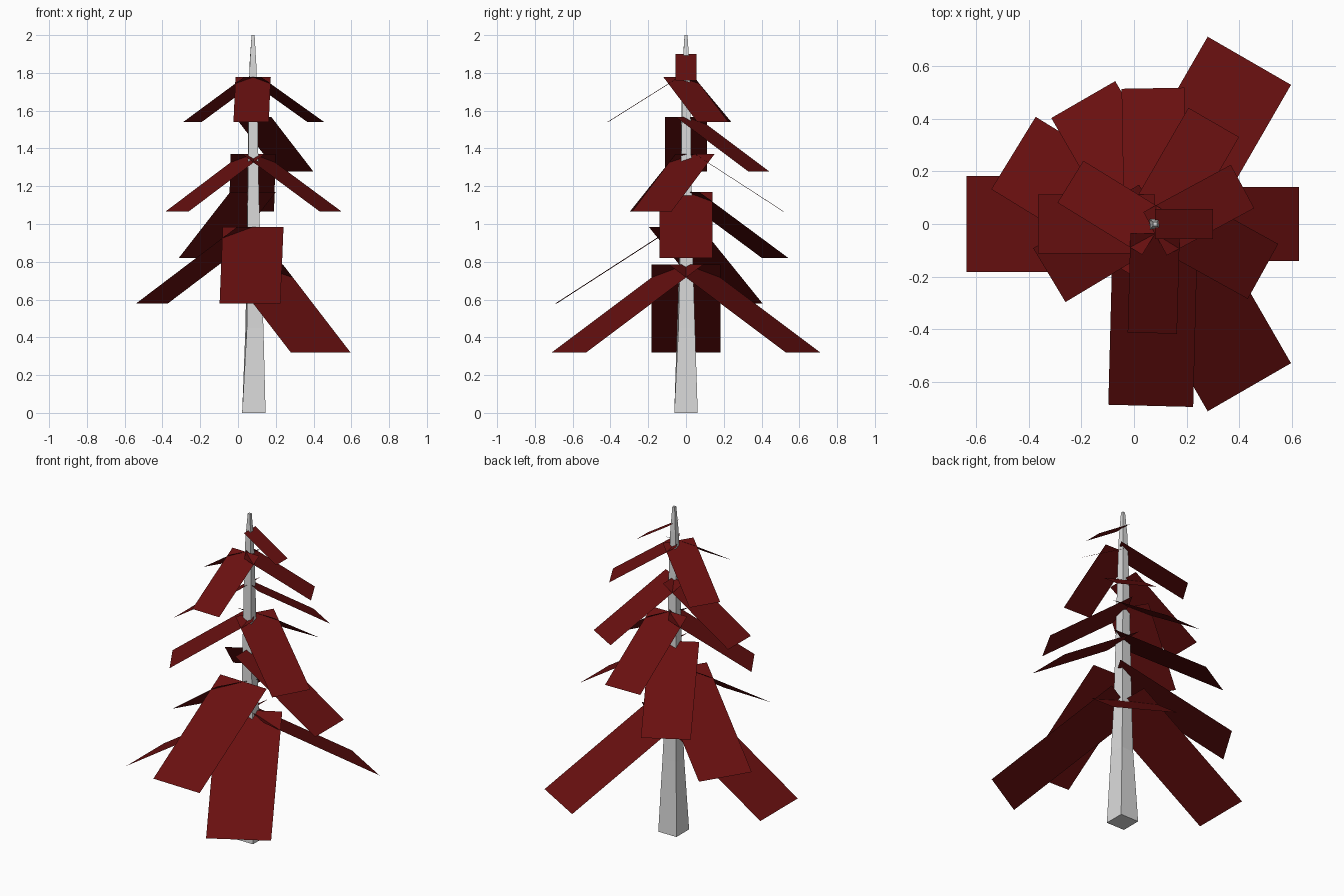
import bpy, bmesh
from math import cos, sin, radians
from mathutils import Vector

cube = bpy.data.objects.get("Cube")
if cube:
    bpy.data.objects.remove(cube, do_unlink=True)


def make_material(name, colour):
    mat = bpy.data.materials.new(name)
    mat.use_nodes = True
    mat.diffuse_color = (*colour, 1)
    mat.node_tree.nodes["Principled BSDF"].inputs["Base Color"].default_value = (*colour, 1)
    return mat


def add_object(name, bm, mat):
    mesh = bpy.data.meshes.new(name)
    bm.to_mesh(mesh)
    bm.free()
    mesh.materials.append(mat)
    obj = bpy.data.objects.new(name, mesh)
    bpy.context.collection.objects.link(obj)
    return obj


red = make_material("dark red foliage", (0.14, 0.005, 0.005))
grey = make_material("pale grey bark", (0.70, 0.70, 0.70))
AXIS = 0.08


# Tapered, slightly twisted square trunk: height, centre x, half width, twist
bm = bmesh.new()
rings = []
for z, x, half, twist in [(0, 0.084, 0.062, 0), (0.45, 0.087, 0.044, 5),
                          (0.75, 0.083, 0.036, 4), (1.2, 0.08, 0.029, 2),
                          (1.6, 0.079, 0.023, 4), (1.85, 0.079, 0.017, 2),
                          (2.0, 0.08, 0.008, 0)]:
    ring = []
    for k in range(4):
        a = radians(45 + 90 * k + twist)
        r = half * 2 ** 0.5
        ring.append(bm.verts.new((x + r * cos(a), r * sin(a), z)))
    rings.append(ring)
for low, high in zip(rings, rings[1:]):
    for k in range(4):
        n = (k + 1) % 4
        bm.faces.new((low[k], low[n], high[n], high[k]))
bm.faces.new(rings[0][::-1])
bm.faces.new(rings[-1])
add_object("trunk", bm, grey)


# Flat drooping boughs: one rectangle sloping out and down from the trunk
def bough(name, root, angle, length, width, drop):
    a = radians(angle)
    out = Vector((cos(a) * length, sin(a) * length, -drop))
    side = Vector((-sin(a), cos(a), 0)) * width / 2
    bm = bmesh.new()
    corners = (root - side, root + out - side, root + out + side, root + side)
    bm.faces.new([bm.verts.new(c) for c in corners])
    add_object(name, bm, red)


# Tier: root y, top z, bottom z, length, width, bough angles
tiers = [
    (0, 0.785, 0.32, 0.715, 0.365, (60, 180, 300)),
    (-0.06, 0.985, 0.578, 0.63, 0.322, (148.5, 268.5)),
    (0, 1.17, 0.82, 0.545, 0.28, (0, 120)),
    (0.047, 1.37, 1.067, 0.468, 0.238, (91, 211, 331)),
    (0, 1.567, 1.278, 0.445, 0.222, (60, 180)),
    (-0.037, 1.777, 1.54, 0.377, 0.187, (28.4, 148.4, 268.4)),
    (0, 1.9, 1.76, 0.22, 0.112, (0,)),
]
for t, (y, top, bottom, length, width, angles) in enumerate(tiers, 1):
    for k, angle in enumerate(angles, 1):
        bough(f"bough_tier_{t}_{k}", Vector((AXIS, y, top)), angle,
              length, width, top - bottom)
